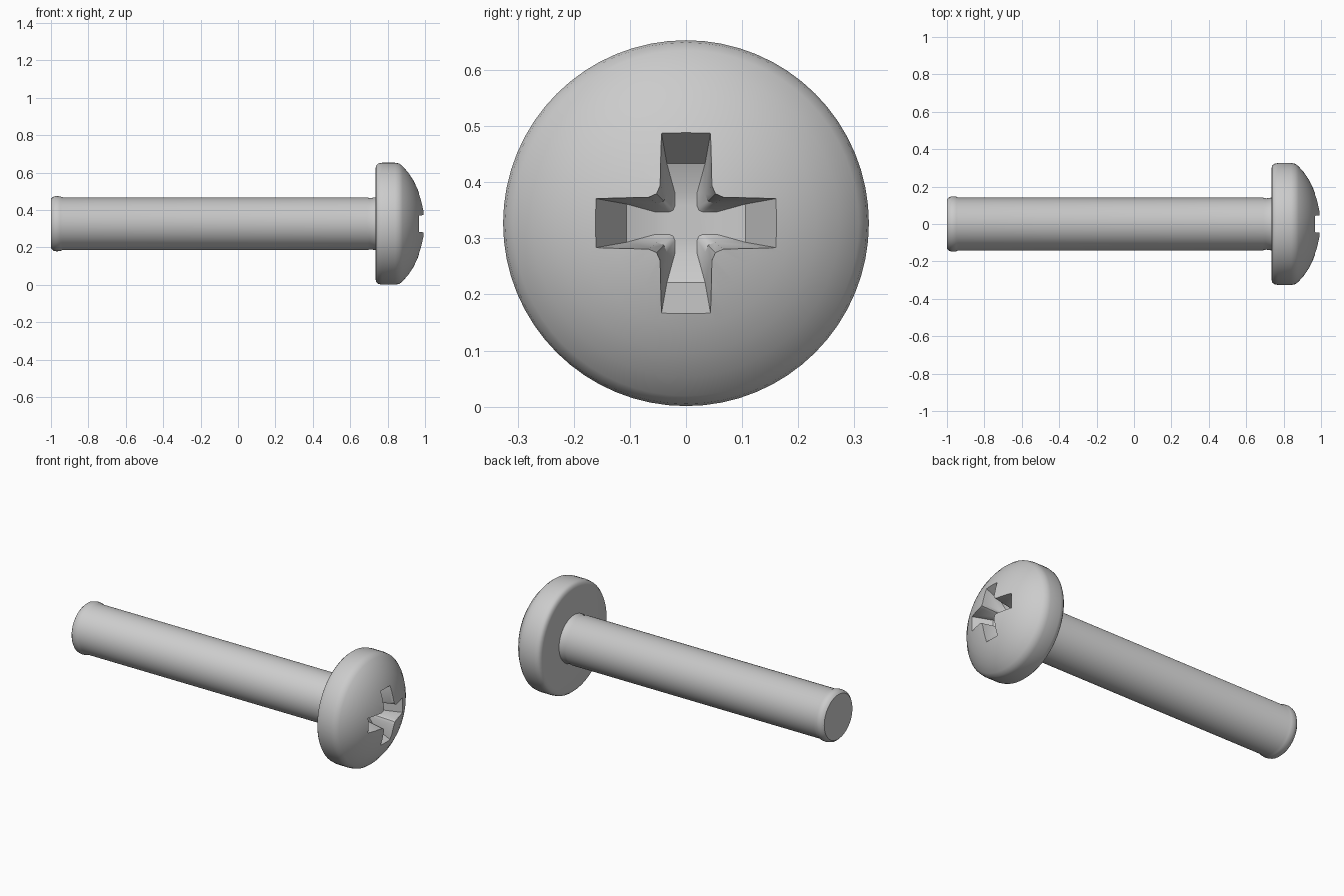
import bpy, bmesh, math

if "Cube" in bpy.data.objects:
    bpy.data.objects.remove(bpy.data.objects["Cube"])

AXIS_Z = 0.327
SEGMENTS = 64


def loft(name, rings):
    """Skin a list of closed rings (equal point counts) and cap both ends."""
    bm = bmesh.new()
    loops = [[bm.verts.new(p) for p in ring] for ring in rings]
    n = len(loops[0])
    for a, b in zip(loops, loops[1:]):
        for i in range(n):
            j = (i + 1) % n
            bm.faces.new((a[i], a[j], b[j], b[i]))
    bm.faces.new(loops[0])
    bm.faces.new(loops[-1])
    bmesh.ops.recalc_face_normals(bm, faces=bm.faces)
    mesh = bpy.data.meshes.new(name)
    bm.to_mesh(mesh)
    bm.free()
    obj = bpy.data.objects.new(name, mesh)
    bpy.context.collection.objects.link(obj)
    return obj


def circle(x, r):
    return [(x, r * math.cos(2 * math.pi * i / SEGMENTS),
             AXIS_Z + r * math.sin(2 * math.pi * i / SEGMENTS))
            for i in range(SEGMENTS)]


def cross(x, arm, half, fillet):
    """Plus-shaped ring with filleted inner corners."""
    quarter = [(arm, -half), (arm, half), (half + fillet, half),
               (half + 0.3 * fillet, half + 0.3 * fillet), (half, half + fillet)]
    pts = []
    for k in range(4):
        c, s = (1, 0, -1, 0)[k], (0, 1, 0, -1)[k]
        pts += [(x, c * u - s * v, AXIS_Z + s * u + c * v) for u, v in quarter]
    return pts


# Screw body: rolled tip, shank, flat underside, rounded rim, domed face
profile = [(-1.0, 0.132), (-0.988, 0.144), (-0.97, 0.148), (-0.95, 0.146),
           (-0.938, 0.141), (0.69, 0.141), (0.705, 0.137), (0.735, 0.141),
           (0.735, 0.295), (0.739, 0.312), (0.75, 0.322), (0.77, 0.326),
           (0.84, 0.326), (0.862, 0.322), (0.88, 0.308), (0.91, 0.274),
           (0.938, 0.232), (0.96, 0.185), (0.978, 0.135), (0.992, 0.08),
           (0.998, 0.045), (1.0, 0.015)]
screw = loft("screw", [circle(x, r) for x, r in profile])

# Tapered cross recess
cutter = loft("recess_cutter", [cross(1.05, 0.20, 0.052, 0.022),
                                cross(0.97, 0.162, 0.044, 0.020),
                                cross(0.87, 0.106, 0.034, 0.018),
                                cross(0.85, 0.055, 0.020, 0.010)])
cutter.hide_render = True

cut = screw.modifiers.new("recess", 'BOOLEAN')
cut.operation = 'DIFFERENCE'
cut.solver = 'EXACT'
cut.object = cutter
bpy.ops.object.select_all(action='DESELECT')
bpy.context.view_layer.objects.active = screw
screw.select_set(True)
bpy.ops.object.modifier_apply(modifier=cut.name)
bpy.data.objects.remove(cutter)

bpy.ops.object.shade_smooth_by_angle(angle=math.radians(35))
